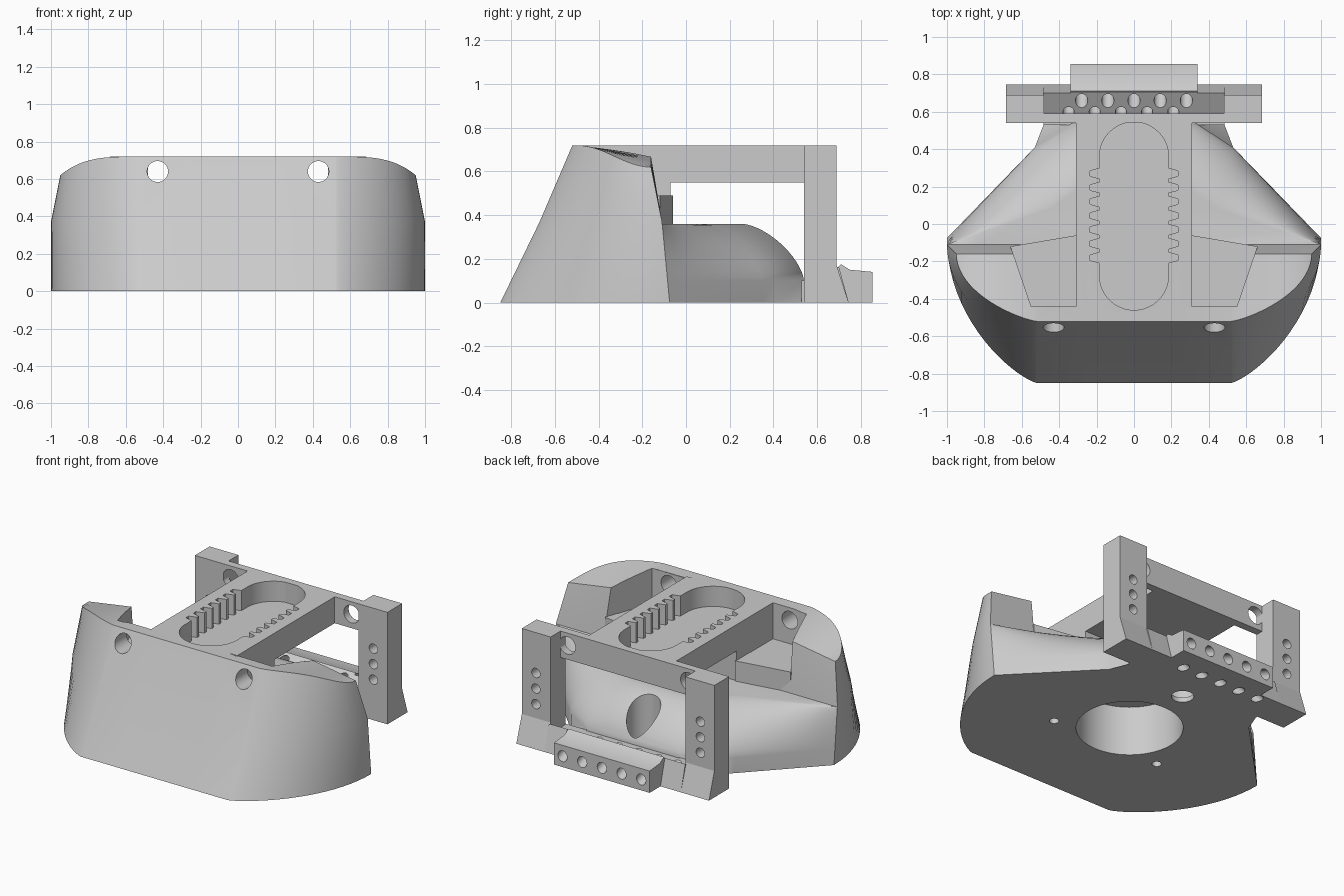
import bpy, bmesh, math
from mathutils import Vector

cube = bpy.data.objects.get("Cube")
if cube:
    bpy.data.objects.remove(cube, do_unlink=True)

grey = bpy.data.materials.new("plain_grey")
grey.use_nodes = True
grey.diffuse_color = (0.6, 0.6, 0.6, 1)
grey.node_tree.nodes["Principled BSDF"].inputs["Base Color"].default_value = (0.6, 0.6, 0.6, 1)
parts = []


def loft(name, rings, caps=True, part=True):
    """Skin a list of equal-length closed rings."""
    bm = bmesh.new()
    rows = [[bm.verts.new(p) for p in r] for r in rings]
    n = len(rows[0])
    for a, b in zip(rows, rows[1:]):
        for i in range(n):
            j = (i + 1) % n
            bm.faces.new((a[i], a[j], b[j], b[i]))
    if caps:
        bm.faces.new(rows[0])
        bm.faces.new(rows[-1])
    bmesh.ops.remove_doubles(bm, verts=bm.verts, dist=0.0005)
    bmesh.ops.recalc_face_normals(bm, faces=bm.faces)
    mesh = bpy.data.meshes.new(name)
    bm.to_mesh(mesh)
    bm.free()
    obj = bpy.data.objects.new(name, mesh)
    bpy.context.scene.collection.objects.link(obj)
    if part:
        parts.append(obj)
    else:
        obj.hide_render = True
    return obj


def prism(name, pts, lo, hi, axis="z", part=True):
    """Extrude a 2D profile along x (profile yz) or z (profile xy)."""
    place = (lambda p, h: (h, p[0], p[1])) if axis == "x" else (lambda p, h: (p[0], p[1], h))
    return loft(name, [[place(p, h) for p in pts] for h in (lo, hi)], part=part)


def box(name, x0, x1, y0, y1, z0, z1):
    return prism(name, [(x0, y0), (x1, y0), (x1, y1), (x0, y1)], z0, z1)


def drill(start, end, r, sides=32):
    """Cylinder cutter between two points."""
    a, b = Vector(start), Vector(end)
    q = (b - a).to_track_quat("Z", "Y")
    ring = [q @ Vector((r * math.cos(t), r * math.sin(t), 0))
            for t in (2 * math.pi * i / sides for i in range(sides))]
    return loft("cutter", [[c + v for v in ring] for c in (a, b)], part=False)


def cut(objs, cutters):
    for c in cutters:
        for o in objs:
            m = o.modifiers.new("cut", "BOOLEAN")
            m.operation, m.solver, m.object = "DIFFERENCE", "EXACT", c
            bpy.context.view_layer.update()
            done = o.evaluated_get(bpy.context.evaluated_depsgraph_get())
            mesh = bpy.data.meshes.new_from_object(done)
            o.modifiers.clear()
            o.data = mesh
        bpy.data.objects.remove(c, do_unlink=True)


# Front shell: columns of six points swept round the curved nose
def column(side, t, flat=0.52):
    s, c = math.sin(t) ** 1.55, math.cos(t)

    def level(widest, front, back):
        return side * (flat + (widest - flat) * s), back + (front - back) * c, back
    xb, fb, bb = level(1.0, -0.85, -0.075)
    xm, fm, bk = level(1.0, -0.67, -0.11)
    xt, ft, bt = level(0.95, -0.52, -0.16)
    z_back = 0.72 - 0.1 * max(0, (abs(xt) - 0.31) / 0.64)
    return [(xb, fb, 0), (xm, fm, 0.37), (xt, ft, 0.72 - 0.1 * s ** 3.6),
            (xt, bt, z_back), (xm, bk, 0.37), (xb, bb, 0)]


steps = [math.pi / 2 * i / 20 for i in range(21)]
half = lambda side: [column(side, 0, 0.25)] + [column(side, t) for t in steps]
shell = loft("front_shell", half(-1)[::-1] + half(1), caps=False)


# Rear dome: outline shrinking upward along a flattened quarter round
def dome_ring(h, z, corner=None):
    mix = lambda a, b, k: tuple(p + (q - p) * k for p, q in zip(a, b))
    tip = (1.0, -0.075 - 0.035 * z / 0.37)
    shoulder = mix((0.45, 0.08), (0.53, 0.41), h)
    right = [(0.95, -0.2)] + [mix(tip, shoulder, i / 8) for i in range(9)]
    right.append(corner or mix((0.2, 0.26), (0.33, 0.54), h))
    return [(x, y, z) for x, y in right] + [(-x, y, z) for x, y in right[::-1]]


arc = [math.pi / 2 * i / 14 for i in range(15)]
dome = loft("rear_dome", [dome_ring(1, 0, (0.48, 0.54))] +
            [dome_ring(max(0, math.cos(a)) ** 1.3, 0.1 + 0.26 * math.sin(a) ** 1.3) for a in arc])

# Bridge from the shell to the rear frame, with its supports
spine = box("bridge", -0.31, 0.31, -0.45, 0.54, 0.55, 0.72)
box("bridge_root", -0.31, 0.31, -0.445, -0.07, 0.34, 0.56)
ledge = [(0.305, -0.06), (0.66, -0.12), (0.66, -0.2), (0.305, -0.2)]
for side, word in ((1, "left"), (-1, "right")):
    prism(word + "_pocket_ledge", [(side * x, y) for x, y in ledge], 0.34, 0.49)

# Pockets either side of the bridge, open at the back
pocket = [(0.3, -0.44), (0.55, -0.44), (0.70, 0), (0.3, 0)]
cut([shell], [prism("cutter", [(s * x, y) for x, y in pocket], 0.488, 1, part=False)
              for s in (1, -1)])

# Toothed adjustment slot
r, y_lo, y_hi = 0.185, -0.275, 0.36
edge = []
for i in range(7):
    y = -0.18 + i * 0.075
    edge += [(r, y - 0.028), (0.235, y - 0.014), (0.235, y + 0.014), (r, y + 0.028)]
turn = [math.pi * i / 24 for i in range(25)]
slot = (edge + [(r * math.cos(t), y_hi + r * math.sin(t)) for t in turn] +
        [(-x, y) for x, y in edge[::-1]] +
        [(-r * math.cos(t), y_lo - r * math.sin(t)) for t in turn])
cut([shell, spine], [prism("cutter", slot, 0.59, 1, part=False)])

# Underside bore, screw holes and rear port
cut([shell, dome], [drill((0, -0.04, -0.1), (0, -0.04, 0.32), 0.312, 64)] +
    [drill((s * 0.39, -0.26, -0.1), (s * 0.39, -0.26, 0.15), 0.028) for s in (1, -1)])
cut([dome], [drill((0, 0.43, 0.03), (0, 0.43, 0.5), 0.1),
             drill((0, 0.44, -0.1), (0, 0.44, 0.1), 0.066)])

# Rear frame
bar = box("frame_top_bar", -0.5, 0.5, 0.54, 0.59, 0.55, 0.72)
cut([shell, bar], [drill((s * 0.43, -0.8, 0.64), (s * 0.43, 0.8, 0.64), 0.056)
                   for s in (1, -1)])
for s, word in ((1, "left"), (-1, "right")):
    x0, x1 = sorted((s * 0.48, s * 0.685))
    post = box(word + "_frame_post", x0, x1, 0.54, 0.69, 0, 0.72)
    cut([post], [drill((s * 0.585, 0.4, z), (s * 0.585, 0.8, z), 0.03)
                 for z in (0.46, 0.36, 0.26)])
    prism(word + "_post_foot", [(0.6, 0), (0.745, 0), (0.69, 0.17), (0.6, 0.17)], x0, x1, "x")

# Lower bar and rear tab with two rows of angled holes
sill = prism("frame_lower_bar", [(0.53, 0), (0.745, 0), (0.70, 0.165), (0.59, 0.10), (0.53, 0.10)],
             -0.485, 0.485, "x")
tab = prism("rear_tab", [(0.65, 0), (0.855, 0), (0.855, 0.14), (0.75, 0.15), (0.71, 0.175),
                         (0.69, 0.155)], -0.34, 0.34, "x")
holes = []
for i in range(5):
    x = -0.28 + 0.14 * i
    holes.append(drill((x, 0.56, 0.177), (x, 0.95, 0.035), 0.033, 24))
    x -= 0.07
    holes.append(drill((x, 0.55, 0.158), (x, 0.75, -0.052), 0.03, 24))
cut([sill, tab], holes)

# Finish: material and edge-aware smoothing
bpy.ops.object.select_all(action="DESELECT")
for o in parts:
    o.data.materials.clear()
    o.data.materials.append(grey)
    for f in o.data.polygons:
        f.material_index = 0
    o.select_set(True)
bpy.context.view_layer.objects.active = parts[0]
bpy.ops.object.shade_smooth_by_angle(angle=math.radians(30))
